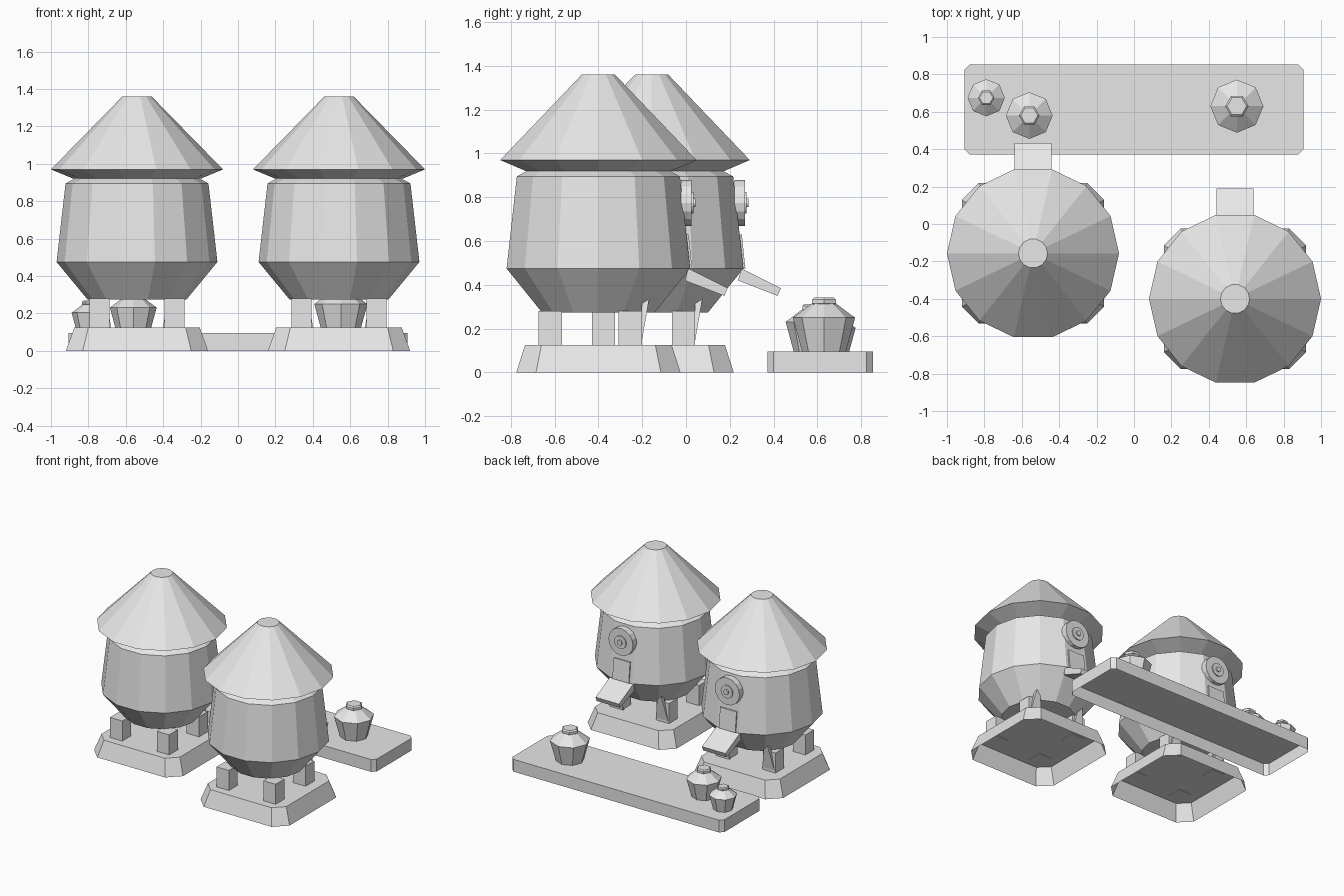
import bpy
import bmesh
import math

cube = bpy.data.objects.get("Cube")
if cube:
    bpy.data.objects.remove(cube, do_unlink=True)

grey = bpy.data.materials.new("plain grey")
grey.use_nodes = True
grey.diffuse_color = (0.8, 0.8, 0.8, 1)
grey.node_tree.nodes["Principled BSDF"].inputs["Base Color"].default_value = (0.8, 0.8, 0.8, 1)


def loft(name, rings, at=(0, 0, 0), bottom=True, top=True):
    """Skin a stack of equal-length rings, optionally closing both ends."""
    bm = bmesh.new()
    loops = [[bm.verts.new(p) for p in ring] for ring in rings]
    n = len(loops[0])
    for a, b in zip(loops, loops[1:]):
        for i in range(n):
            j = (i + 1) % n
            bm.faces.new((a[i], a[j], b[j], b[i]))
    if bottom:
        bm.faces.new(loops[0][::-1])
    if top:
        bm.faces.new(loops[-1])
    mesh = bpy.data.meshes.new(name)
    bm.to_mesh(mesh)
    bm.free()
    mesh.materials.append(grey)
    obj = bpy.data.objects.new(name, mesh)
    obj.location = at
    bpy.context.collection.objects.link(obj)
    return obj


def lathe(name, profile, sides, at, **caps):
    """Revolve (radius, height) pairs around the vertical axis."""
    step = math.tau / sides
    rings = [[(r * math.cos(i * step), r * math.sin(i * step), z) for i in range(sides)]
             for r, z in profile]
    return loft(name, rings, at, **caps)


def chamfered(hx, hy, cut, z):
    """Rectangle ring with cut corners."""
    return [(hx, cut - hy, z), (hx, hy - cut, z), (hx - cut, hy, z), (cut - hx, hy, z),
            (-hx, hy - cut, z), (-hx, cut - hy, z), (cut - hx, -hy, z), (hx - cut, -hy, z)]


def extrude_x(name, section, half, at):
    """Extrude a (y, z) section sideways."""
    return loft(name, [[(x, y, z) for y, z in section] for x in (-half, half)], at)


def house(side, cx, cy):
    at = (cx, cy, 0)
    # Open-bottomed sloped plinth
    loft(side + "_base", [chamfered(0.38, 0.375, 0.09, 0), chamfered(0.335, 0.335, 0.075, 0.125)],
         at, bottom=False)
    # Barrel body and roof
    lathe(side + "_body", [(0.265, 0.275), (0.43, 0.475), (0.382, 0.895), (0.335, 0.92)], 14, at)
    lathe(side + "_roof", [(0.34, 0.92), (0.46, 0.97), (0.078, 1.36)], 14, at)
    # Four legs, with a tapered brace behind each back one
    for sx, hand in ((-1, "right"), (1, "left")):
        for y, end in ((-0.22, "front"), (0.145, "back")):
            extrude_x(f"{side}_{end}_{hand}_leg",
                      [(-0.053, 0.12), (0.053, 0.12), (0.053, 0.28), (-0.053, 0.28)],
                      0.053, (cx + sx * 0.2, cy + y, 0))
        loft(f"{side}_{hand}_brace",
             [[(-0.055, 0.195, 0.125), (-0.055, 0.19, 0.125), (0.055, 0.19, 0.125), (0.055, 0.195, 0.125)][::-1],
              [(-0.012, 0.235, 0.355), (-0.012, 0.2, 0.35), (0.012, 0.2, 0.35), (0.012, 0.235, 0.355)][::-1]][::1],
             (cx + sx * 0.193, cy, 0))
    # Doorway plate and sloping landing ramp
    extrude_x(side + "_door", [(0.40, 0.475), (0.428, 0.475), (0.412, 0.63), (0.385, 0.63)], 0.07, at)
    extrude_x(side + "_ramp", [(0.395, 0.42), (0.575, 0.35), (0.59, 0.385), (0.41, 0.475)], 0.1, at)
    # Stepped round ornament on the back wall
    disc = lathe(side + "_round_ornament",
                 [(0.105, -0.02), (0.105, 0.028), (0.05, 0.028), (0.05, 0.036),
                  (0.02, 0.036), (0.02, 0.045)], 16, (cx, cy + 0.398, 0.775))
    disc.rotation_euler.x = -math.pi / 2


def jar(name, x, y, s):
    at = (x, y, 0.095)
    lathe(name + "_pot", [(0.1 * s, 0), (0.142 * s, 0.155 * s), (0.055 * s, 0.22 * s)], 8, at)
    lathe(name + "_lid", [(0.05 * s, 0.21 * s), (0.063 * s, 0.22 * s), (0.063 * s, 0.238 * s),
                          (0.052 * s, 0.247 * s)], 6, at)


house("right_house", -0.54, -0.157)
house("left_house", 0.54, -0.4)

# Open-bottomed shelf with three jars
loft("shelf", [chamfered(0.906, 0.241, 0.028, z) for z in (0, 0.095)], (0, 0.612, 0), bottom=False)
jar("small_jar", -0.79, 0.675, 0.7)
jar("medium_jar", -0.56, 0.58, 0.88)
jar("large_jar", 0.55, 0.63, 1.0)
